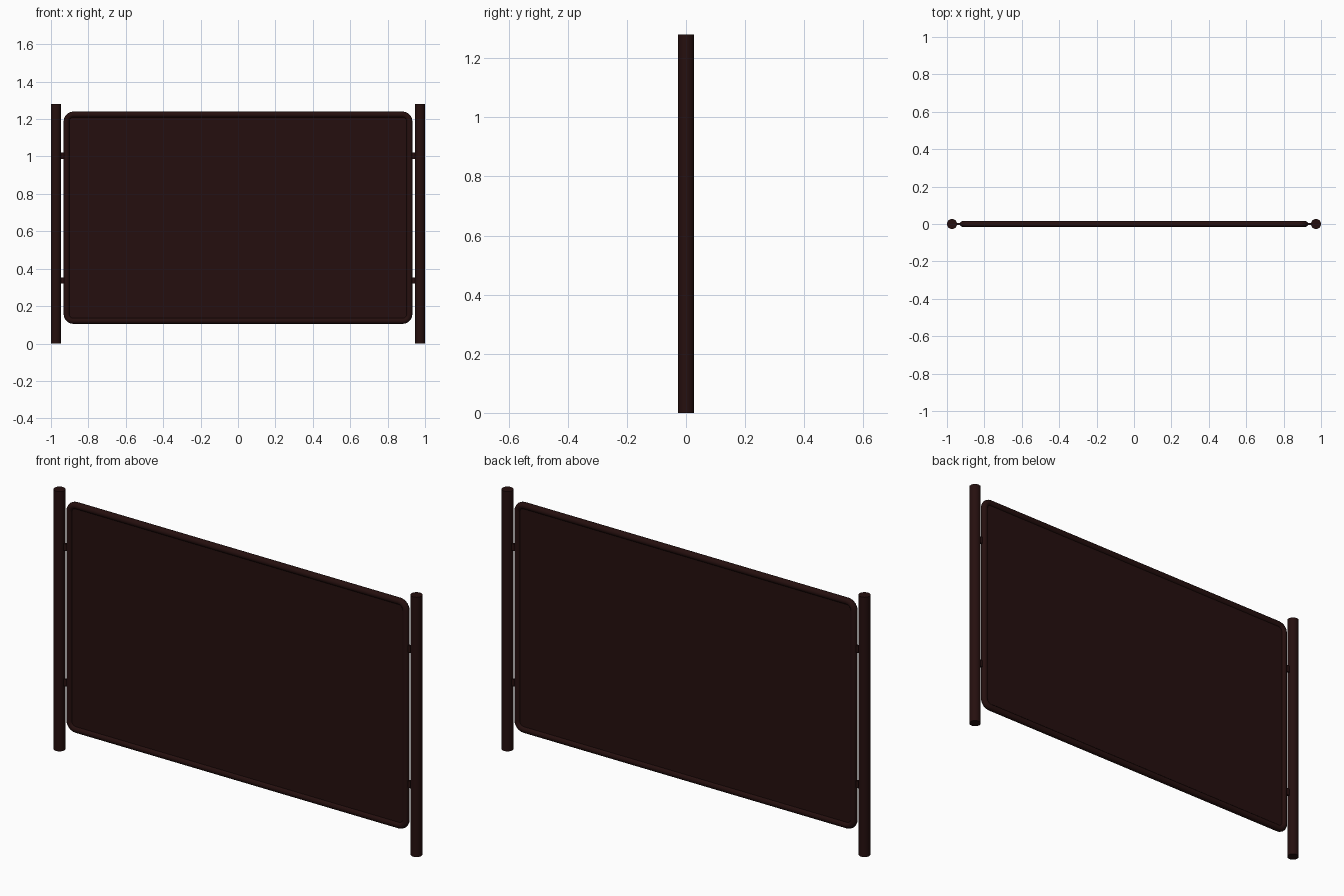
import bpy, math

if "Cube" in bpy.data.objects:
    bpy.data.objects.remove(bpy.data.objects["Cube"])

# Single dark brown paint
paint = bpy.data.materials.new("dark brown paint")
paint.diffuse_color = (0.0185, 0.0048, 0.0044, 1)
paint.use_nodes = True
paint.node_tree.nodes["Principled BSDF"].inputs["Base Color"].default_value = paint.diffuse_color

POST_X, POST_R, POST_H = 0.973, 0.027, 1.28
HALF_W, Z0, Z1, TUBE = 0.916, 0.121, 1.224, 0.016
CORNER = 0.035


def finish(name, smooth=False):
    ob = bpy.context.object
    ob.name = name
    ob.data.materials.clear()
    ob.data.materials.append(paint)
    if smooth:
        bpy.ops.object.shade_smooth_by_angle(angle=math.radians(40))
    return ob


def box(name, centre, size):
    bpy.ops.mesh.primitive_cube_add(size=1, location=centre)
    bpy.context.object.scale = size
    bpy.ops.object.transform_apply(location=False, rotation=False, scale=True)
    return finish(name)


# Round posts and the flat brackets that carry the panel
for side, label in ((-1, "left"), (1, "right")):
    bpy.ops.mesh.primitive_cylinder_add(vertices=24, radius=POST_R, depth=POST_H,
                                        location=(side * POST_X, 0, POST_H / 2))
    finish(label + "_post", True)
    for z, level in ((0.337, "lower"), (1.004, "upper")):
        box(f"{label}_{level}_bracket", (side * 0.941, 0, z), (0.04, 0.01, 0.034))

# Tubular frame: round profile swept around a rounded rectangle
points = []
for cx, cz, start in ((1, 1, 0), (-1, 1, 90), (-1, -1, 180), (1, -1, 270)):
    x = cx * (HALF_W - CORNER)
    z = Z1 - CORNER if cz > 0 else Z0 + CORNER
    for i in range(6):
        a = math.radians(start + 18 * i)
        points.append((x + CORNER * math.cos(a), 0, z + CORNER * math.sin(a), 1))
curve = bpy.data.curves.new("frame", 'CURVE')
curve.dimensions = '3D'
curve.bevel_depth = TUBE
curve.bevel_resolution = 4
spline = curve.splines.new('POLY')
spline.points.add(len(points) - 1)
for p, co in zip(spline.points, points):
    p.co = co
spline.use_cyclic_u = True
frame = bpy.data.objects.new("frame", curve)
bpy.context.collection.objects.link(frame)
bpy.ops.object.select_all(action='DESELECT')
frame.select_set(True)
bpy.context.view_layer.objects.active = frame
bpy.ops.object.convert(target='MESH')
finish("frame", True)

# Thin infill panel, edges hidden inside the tube
box("panel", (0, 0, (Z0 + Z1) / 2), (2 * HALF_W - 0.01, 0.01, Z1 - Z0 - 0.01))
